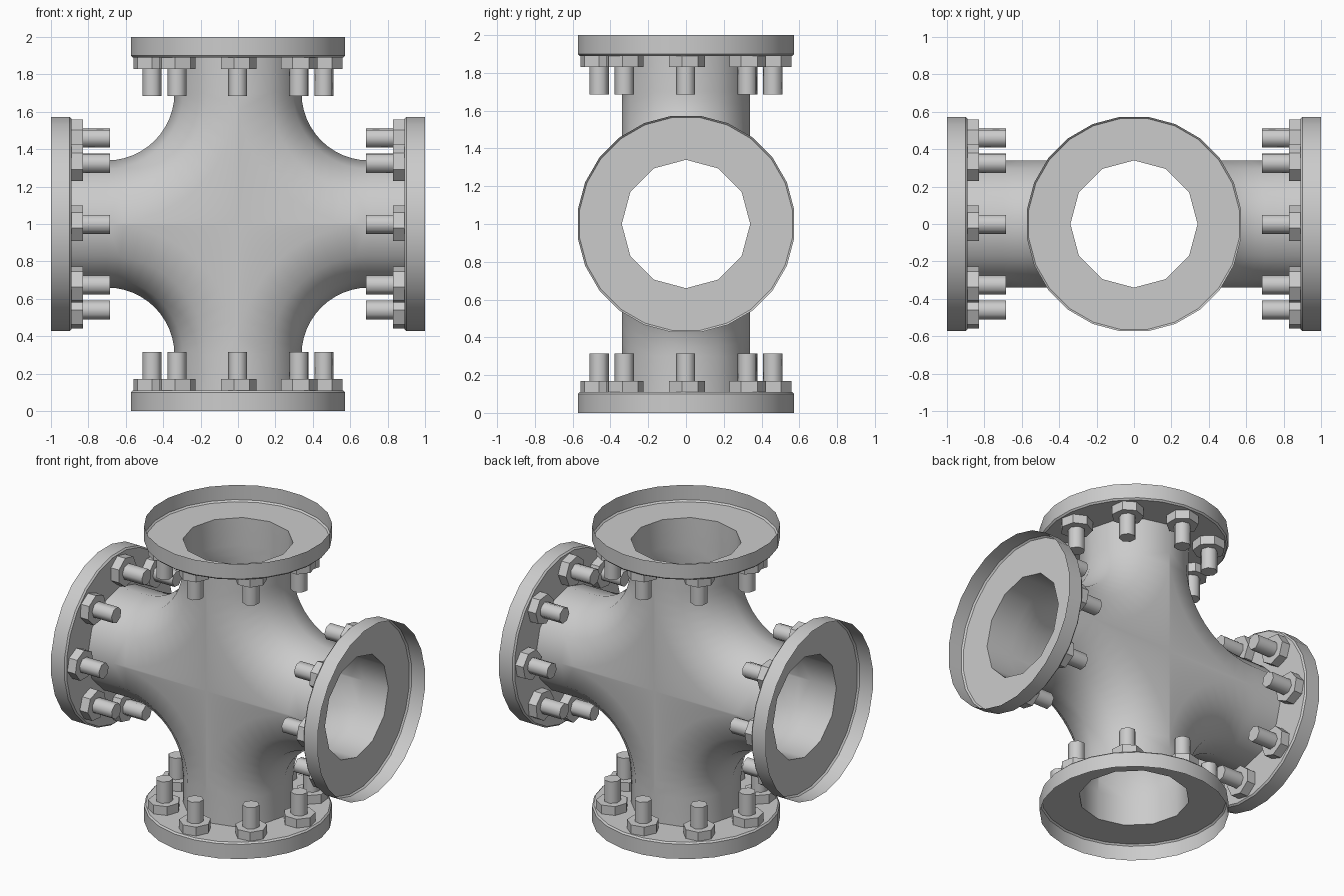
import bpy, bmesh
from math import sin, cos, pi, radians
from mathutils import Matrix, Vector

cube = bpy.data.objects.get("Cube")
if cube:
    bpy.data.objects.remove(cube, do_unlink=True)

PIPE_R, BEND, FACE = 0.34, 0.7, 0.89      # tube radius, bend start, flange back plane
FLANGE_R, BOLT_RING, BOLTS = 0.578, 0.46, 8
CENTRE = Vector((0, 0, 1))

grey = bpy.data.materials.new("steel_grey")
grey.use_nodes = True
grey.diffuse_color = (0.6, 0.6, 0.6, 1)
grey.node_tree.nodes["Principled BSDF"].inputs["Base Color"].default_value = (0.6, 0.6, 0.6, 1)


def finish(name, bm, angle=None, recalc=True):
    if recalc:
        bmesh.ops.recalc_face_normals(bm, faces=bm.faces[:])
    bmesh.ops.translate(bm, verts=bm.verts[:], vec=CENTRE)
    mesh = bpy.data.meshes.new(name)
    bm.to_mesh(mesh)
    bm.free()
    mesh.materials.append(grey)
    obj = bpy.data.objects.new(name, mesh)
    bpy.context.collection.objects.link(obj)
    if angle:
        bpy.ops.object.select_all(action='DESELECT')
        obj.select_set(True)
        bpy.context.view_layer.objects.active = obj
        bpy.ops.object.shade_smooth_by_angle(angle=radians(angle))
    return obj


def ring(bm, sides, radius, z, turn=0.0, centre=(0, 0)):
    return [bm.verts.new((centre[0] + radius * cos(turn + 2 * pi * i / sides),
                          centre[1] + radius * sin(turn + 2 * pi * i / sides), z))
            for i in range(sides)]


def join(bm, a, b):
    n = len(a)
    for i in range(n):
        j = (i + 1) % n
        bm.faces.new((a[i], a[j], b[j], b[i]))


# Four-way pipe: a swept half tube in each corner, with flat webs front and back
def sweep(w, steps=12):
    pts = [(FACE, w)]
    for i in range(steps + 1):
        t = pi / 2 * i / steps
        pts.append((BEND - (BEND - w) * sin(t), BEND - (BEND - w) * cos(t)))
    return pts + [(w, FACE)]


bm = bmesh.new()
for sx in (1, -1):
    for sz in (1, -1):
        rows = []
        for k in range(7):
            a = -pi / 2 + pi * k / 6
            rows.append([bm.verts.new((sx * u, PIPE_R * sin(a), sz * v))
                         for u, v in sweep(PIPE_R * cos(a))])
        for a, b in zip(rows, rows[1:]):
            for i in range(len(a) - 1):
                bm.faces.new((a[i], a[i + 1], b[i + 1], b[i]))
        for row, y in ((rows[0], -PIPE_R), (rows[-1], PIPE_R)):
            hub = bm.verts.new((0, y, 0))
            for i in range(1, len(row) - 2):
                bm.faces.new((hub, row[i], row[i + 1]))
bmesh.ops.remove_doubles(bm, verts=bm.verts[:], dist=0.0005)
finish("cross_pipe", bm, 60)


# Flange: open rim, small chamfer and a back plate around the bore
def flange(bm):
    turn = pi / 24
    outer = ring(bm, 24, FLANGE_R, -1.0, turn)
    edge = ring(bm, 24, FLANGE_R, -FACE - 0.01, turn)
    inset = ring(bm, 24, FLANGE_R - 0.01, -FACE, turn)
    bore = ring(bm, 12, PIPE_R, -FACE)
    join(bm, outer, edge)
    join(bm, edge, inset)
    loops = [bm.edges.new((r[i], r[(i + 1) % len(r)])) if not
             bm.edges.get((r[i], r[(i + 1) % len(r)])) else
             bm.edges.get((r[i], r[(i + 1) % len(r)]))
             for r in (inset, bore) for i in range(len(r))]
    bmesh.ops.bridge_loops(bm, edges=loops)


# Ring of seven-sided prisms, used for the nuts and the bolt shanks
def prisms(bm, radius, low, high, vertex_turn):
    for i in range(BOLTS):
        a = 2 * pi * i / BOLTS
        c = (BOLT_RING * cos(a), BOLT_RING * sin(a))
        lower = ring(bm, 7, radius, low, a + vertex_turn, c)
        upper = ring(bm, 7, radius, high, a + vertex_turn, c)
        join(bm, lower, upper)
        bm.faces.new(upper)


# Bottom end is the pattern; the others are mirrored or have x and z swapped
flip = Matrix.Diagonal((1, 1, -1, 1))
swap = Matrix(((0, 0, 1, 0), (0, 1, 0, 0), (1, 0, 0, 0), (0, 0, 0, 1)))
ends = {"bottom": Matrix.Identity(4), "top": flip,
        "right": swap, "left": swap @ flip}

for side, matrix in ends.items():
    parts = (
        ("flange", 30, flange),
        ("nuts", None, lambda b: prisms(b, 0.1, -FACE, -FACE + 0.06, pi / 2)),
        ("bolts", 60, lambda b: prisms(b, 0.053, -FACE + 0.06, -0.685, -pi / 2)),
    )
    for part, angle, build in parts:
        bm = bmesh.new()
        build(bm)
        bmesh.ops.recalc_face_normals(bm, faces=bm.faces[:])
        bmesh.ops.transform(bm, matrix=matrix, verts=bm.verts[:])
        if matrix.determinant() < 0:
            bmesh.ops.reverse_faces(bm, faces=bm.faces[:])
        finish(f"{side}_{part}", bm, angle, recalc=False)
